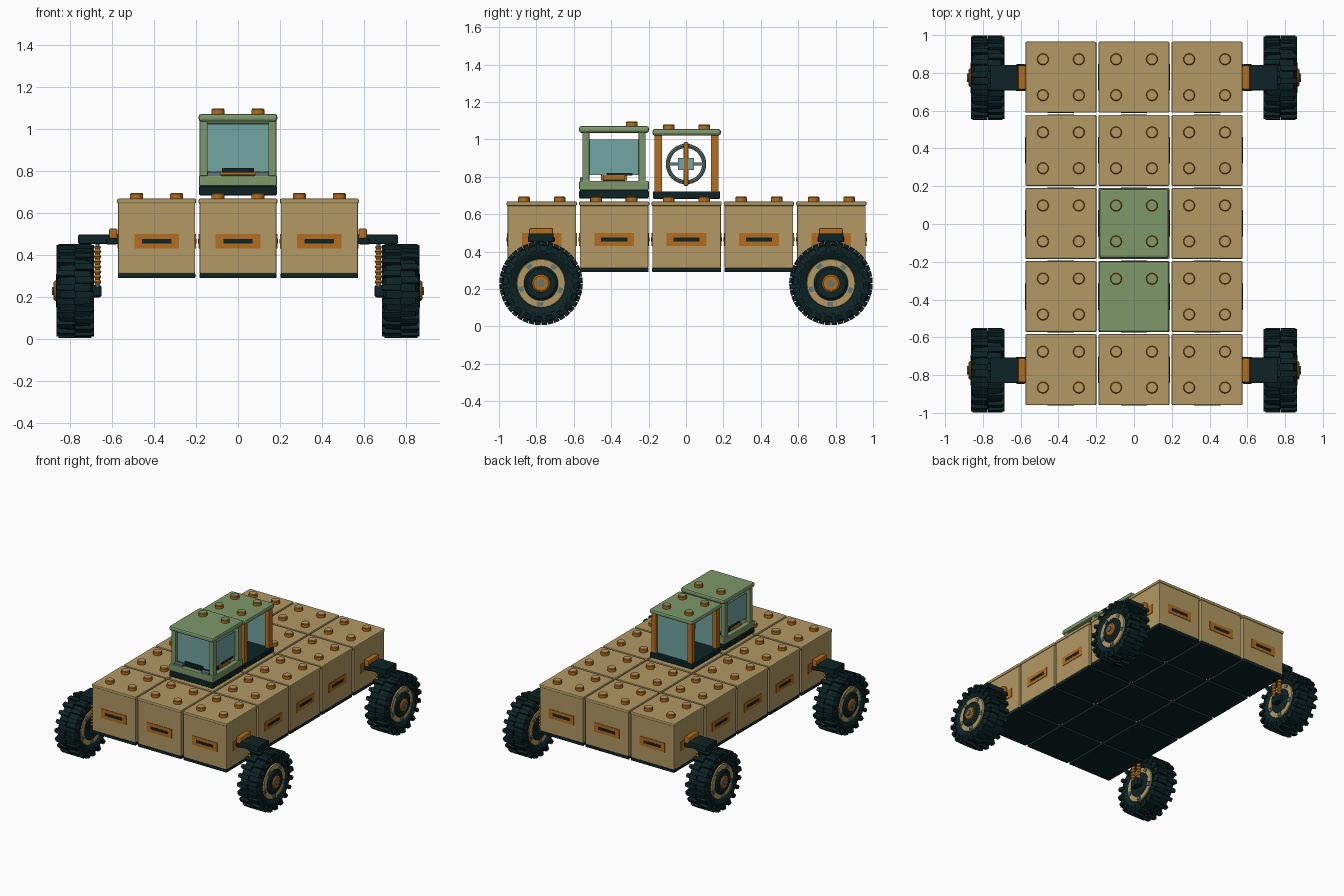
import bpy, bmesh, math
from mathutils import Matrix, Vector

if "Cube" in bpy.data.objects:
    bpy.data.objects.remove(bpy.data.objects["Cube"])


def mat(name, r, g, b):
    m = bpy.data.materials.new(name)
    m.diffuse_color = (r, g, b, 1)
    m.use_nodes = True
    m.node_tree.nodes["Principled BSDF"].inputs["Base Color"].default_value = m.diffuse_color
    return m


TAN = mat("tan", .45, .32, .125)
GREEN = mat("green", .205, .315, .145)
DARK = mat("dark_teal", .004, .017, .018)
ORANGE = mat("orange", .46, .155, .014)
GLASS = mat("glass_blue", .17, .38, .36)
STEEL = mat("steel", .115, .19, .205)


class Part:
    """Collects boxes and lathed shapes into one named object."""

    def __init__(self, name, *mats):
        self.name, self.mats, self.bm = name, mats, bmesh.new()

    def box(self, c, s, rot=None, index=0):
        m = Matrix.Translation(c) @ (rot or Matrix()) @ Matrix.Diagonal((*s, 1))
        vs = bmesh.ops.create_cube(self.bm, size=1, matrix=m)["verts"]
        for f in {f for v in vs for f in v.link_faces}:
            f.material_index = index

    def lathe(self, c, profile, axis="X", sx=1, n=32, loop=False):
        # profile: (position along axis, radius)
        rings = []
        for t, r in profile:
            ring = []
            for i in range(n):
                a = 2 * math.pi * i / n
                u, v = r * math.cos(a), r * math.sin(a)
                p = (t * sx, u, v) if axis == "X" else (u, v, t)
                ring.append(self.bm.verts.new(Vector(c) + Vector(p)))
            rings.append(ring)
        pairs = list(zip(rings, rings[1:]))
        if loop:
            pairs.append((rings[-1], rings[0]))
        for a, b in pairs:
            for i in range(n):
                j = (i + 1) % n
                self.bm.faces.new((a[i], a[j], b[j], b[i]))
        if not loop:
            self.bm.faces.new(rings[0])
            self.bm.faces.new(rings[-1])

    def done(self, bevel=0, smooth=False, rule=None):
        bmesh.ops.recalc_face_normals(self.bm, faces=self.bm.faces)
        if rule:
            for f in self.bm.faces:
                f.material_index = rule(f)
        me = bpy.data.meshes.new(self.name)
        self.bm.to_mesh(me)
        self.bm.free()
        ob = bpy.data.objects.new(self.name, me)
        bpy.context.collection.objects.link(ob)
        for m in self.mats:
            me.materials.append(m)
        if bevel:
            b = ob.modifiers.new("bevel", "BEVEL")
            b.width, b.segments = bevel, 2
        if smooth:
            bpy.ops.object.select_all(action="DESELECT")
            ob.select_set(True)
            bpy.context.view_layer.objects.active = ob
            bpy.ops.object.shade_smooth_by_angle(angle=math.radians(35))
        return ob


def studs(name, positions, z, cap):
    # round studs with an orange rim and a lid-coloured top
    p = Part(name, ORANGE, cap)
    for x, y in positions:
        p.lathe((x, y, z), [(-.005, .031), (.021, .031), (.026, .027), (.026, .024)], "Z", n=16)
    top = z + .0255
    p.done(rule=lambda f: int(len(f.verts) > 4 and f.calc_center_median().z > top))


P, S = .387, .095
CELLS = [(i * P, j * P + .003) for i in (-1, 0, 1) for j in (-2, -1, 0, 1, 2)]

# Crate deck
base = Part("crate_bases", DARK)
body = Part("crate_bodies", TAN)
lid = Part("crate_lids", TAN)
plate = Part("handle_plates", ORANGE)
slot = Part("handle_slots", DARK)
for x, y in CELLS:
    base.box((x, y, .302), (.368, .368, .024))
    body.box((x, y, .48), (.366, .366, .336))
    lid.box((x, y, .656), (.376, .376, .024))
    for k in range(4):
        r = Matrix.Rotation(k * math.pi / 2, 4, "Z")
        c = Vector((x, y, .465))
        plate.box(c + r @ Vector((0, -.184, 0)), (.212, .006, .07), r)
        slot.box(c + r @ Vector((0, -.1865, 0)), (.14, .006, .02), r)
base.done(.004)
body.done(.004)
lid.done(.007)
plate.done()
slot.done()
studs("deck_studs", [(x + a, y + b) for x, y in CELLS for a in (-S, S) for b in (-S, S)
                     if not (x == 0 and abs(y + .19) < .25)], .668, TAN)
studs("cab_footing_studs", [(a, c + b) for c in (.003, -P) for a in (-S, S) for b in (-S, S)], .668, TAN)

# Front cab
FY = -.385
p = Part("front_cab_floor", DARK)
p.box((0, FY, .706), (.372, .372, .046))
p.done(.008)
p = Part("front_cab_frame", GREEN)
for sx in (-1, 1):
    p.box((sx * .166, FY, .753), (.04, .372, .05))
    p.box((0, FY + sx * .166, .753), (.372, .04, .05))
    for sy in (-1, 1):
        p.box((sx * .163, FY + sy * .15, .905), (.038, .038, .27))
p.done(.006)
p = Part("front_cab_roof", GREEN)
p.box((0, FY, 1.053), (.374, .374, .036))
p.done(.012)
studs("front_cab_roof_studs", [(-S, FY + S), (S, FY + S)], 1.07, GREEN)
p = Part("front_cab_windows", GLASS)
for s in (-1, 1):
    p.box((0, FY + s * .142, .91), (.288, .008, .225))
    p.box((s * .15, FY, .905), (.008, .262, .19))
p.done()
p = Part("front_lamps", STEEL)
for s in (-1, 1):
    p.box((s * .113, FY - .168, .783), (.066, .03, .024))
p.done(.003)
p = Part("wiper_bar", DARK)
p.box((0, FY - .15, .803), (.15, .012, .022))
p.done()
p = Part("front_cab_seat", ORANGE, DARK)
p.box((0, FY, .795), (.2, .14, .03))
p.box((0, FY, .755), (.18, .12, .05), index=1)
p.done()
p = Part("side_sills", ORANGE, DARK)
for s in (-1, 1):
    p.box((s * .156, FY, .797), (.012, .12, .025))
    p.box((s * .156, FY + .03, .814), (.012, .14, .012), index=1)
p.done()

# Rear cab
p = Part("rear_cab_floor", DARK)
p.box((0, .003, .702), (.36, .36, .04))
p.done(.006)
p = Part("rear_cab_posts", ORANGE)
for sx in (-1, 1):
    for sy in (-1, 1):
        p.box((sx * .152, .003 + sy * .151, .87), (.04, .042, .31))
p.done(.005)
p = Part("rear_cab_roof", GREEN)
p.box((0, .003, 1.038), (.366, .366, .034))
p.done(.012)
studs("rear_cab_roof_studs", [(a, .003 + b) for a in (-S, S) for b in (-S, S)], 1.054, GREEN)
p = Part("rear_cab_windows", GLASS)
for s in (-1, 1):
    p.box((0, .003 + s * .15, .87), (.27, .008, .3))
p.done()

# Steering wheel standing inside the rear cab
p = Part("steering_wheel", STEEL)
p.lathe((0, 0, .868), [(.011 * math.cos(k * math.pi / 4), .097 + .011 * math.sin(k * math.pi / 4))
                       for k in range(8)], loop=True, n=40)
p.done(smooth=True)
p = Part("steering_spokes", STEEL, GLASS)
p.box((0, 0, .868), (.014, .19, .018))
p.box((0, 0, .868), (.05, .088, .066), index=1)
p.done()
p = Part("steering_lever", ORANGE)
p.box((0, 0, .868), (.06, .026, .235))
p.done(.008)

# Wheels and suspension on four corners
for side, sx in (("left", -1), ("right", 1)):
    for end, sy in (("front", -1), ("rear", 1)):
        tag = f"{end}_{side}_"
        c = Vector((sx * .775, sy * .775, .23))
        p = Part(tag + "tire", DARK)
        p.lathe(c, [(-.06, .125), (-.075, .14), (-.084, .175), (-.07, .203), (0, .208),
                    (.07, .203), (.084, .175), (.075, .14), (.06, .125)], sx=sx, n=40)
        p.done(smooth=True)
        # two staggered rows of tread blocks wrapping the shoulders
        p = Part(tag + "tread", DARK)
        for row in (-1, 1):
            for k in range(20):
                r = Matrix.Rotation(2 * math.pi * (k + .25 * row) / 20, 4, "X")
                p.box(c + r @ Vector((row * .04, 0, .208)), (.078, .03, .03), r)
                p.box(c + r @ Vector((row * .082, 0, .19)), (.014, .022, .056), r)
        p.done()
        p = Part(tag + "rim", TAN)
        p.lathe(c, [(-.075, .09), (-.075, .128), (-.06, .133), (.06, .133), (.077, .128), (.077, .09)], sx=sx)
        p.done(smooth=True)
        p = Part(tag + "rim_bolts", STEEL)
        for k in range(5):
            r = Matrix.Rotation(2 * math.pi * k / 5 + .6, 4, "X")
            for s in (-1, 1):
                p.box(c + r @ Vector((s * .077, 0, .11)), (.012, .03, .022), r)
        p.done()
        p = Part(tag + "hub", DARK)
        p.lathe(c, [(-.08, .08), (-.078, .092), (.08, .092), (.09, .08)], sx=sx)
        p.done(smooth=True)
        p = Part(tag + "hub_cap", ORANGE)
        p.lathe(c, [(.07, .048), (.096, .048), (.102, .04)], sx=sx, n=24)
        p.done(smooth=True)
        p = Part(tag + "axle_nut", STEEL)
        p.lathe(c, [(.09, .022), (.11, .022)], sx=sx, n=6)
        p.done()
        p = Part(tag + "mount", ORANGE)
        p.box((sx * .593, c.y, .488), (.042, .13, .078))
        p.done(.01)
        p = Part(tag + "arm", DARK)
        p.box((sx * .685, c.y, .475), (.15, .135, .044))
        p.box((sx * .6, c.y, .465), (.05, .142, .03))
        p.done(.005)
        p = Part(tag + "knuckle", DARK)
        p.box((sx * .672, c.y, .228), (.048, .08, .058))
        p.done(.012)
        p = Part(tag + "strut", STEEL)
        for dy in (-.03, .03):
            p.lathe((sx * .668, c.y + dy, 0), [(.24, .009), (.46, .009)], "Z", n=12)
        p.done(smooth=True)
        p = Part(tag + "springs", ORANGE)
        for dy in (-.03, .03):
            p.lathe((sx * .668, c.y + dy, 0), [(.26 + k * .012, .018 if k % 2 else .011)
                                               for k in range(16)], "Z", n=12)
        p.done()
